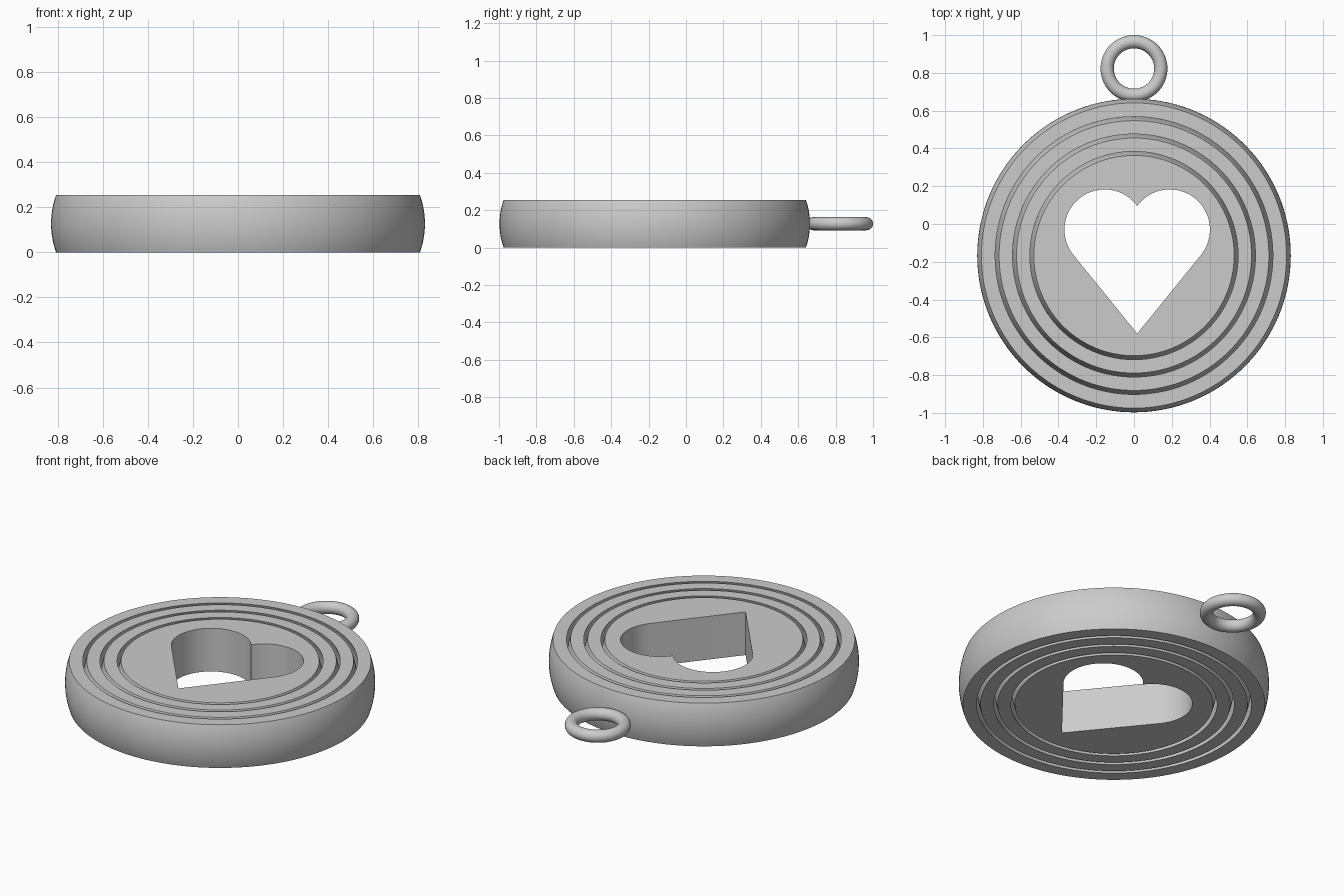
import bpy, bmesh, math

if "Cube" in bpy.data.objects:
    bpy.data.objects.remove(bpy.data.objects["Cube"])

CY, H, BULGE, SEG, ROWS = -0.167, 0.255, 0.022, 144, 16

grey = bpy.data.materials.new("plain_grey")
grey.diffuse_color = (0.6, 0.6, 0.6, 1)
grey.use_nodes = True
grey.node_tree.nodes["Principled BSDF"].inputs["Base Color"].default_value = grey.diffuse_color


def finish(name, bm):
    """Turn a bmesh into a named object with the shared material."""
    bmesh.ops.recalc_face_normals(bm, faces=bm.faces[:])
    me = bpy.data.meshes.new(name)
    bm.to_mesh(me)
    bm.free()
    me.materials.append(grey)
    ob = bpy.data.objects.new(name, me)
    bpy.context.collection.objects.link(ob)
    return ob


def smooth(ob):
    bpy.ops.object.select_all(action='DESELECT')
    ob.select_set(True)
    bpy.context.view_layer.objects.active = ob
    bpy.ops.object.shade_smooth_by_angle(angle=math.radians(30))


def barrel(r):
    """Bulging wall profile, bottom to top, with radius r at both rims."""
    rad = ((H / 2) ** 2 + BULGE ** 2) / (2 * BULGE)
    a = math.asin(H / 2 / rad)
    angles = [-a + 2 * a * i / ROWS for i in range(ROWS + 1)]
    return [(r + BULGE - rad + rad * math.cos(t), H / 2 + rad * math.sin(t)) for t in angles]


def revolve(name, profile, closed):
    """Spin a profile round the disc axis; an open one gets flat caps."""
    bm = bmesh.new()
    loops = [[bm.verts.new((r * math.cos(2 * math.pi * k / SEG),
                            CY + r * math.sin(2 * math.pi * k / SEG), z))
              for k in range(SEG)] for r, z in profile]
    pairs = list(zip(loops, loops[1:]))
    if closed:
        pairs.append((loops[-1], loops[0]))
    else:
        bm.faces.new(loops[0])
        bm.faces.new(loops[-1])
    for a, b in pairs:
        for k in range(SEG):
            j = (k + 1) % SEG
            bm.faces.new((a[k], a[j], b[j], b[k]))
    return finish(name, bm)


# Nested rings, each with parallel bulging walls
for name, inner, outer in (("outer_ring", 0.735, 0.808),
                           ("middle_ring", 0.643, 0.714),
                           ("inner_ring", 0.551, 0.622)):
    smooth(revolve(name, barrel(inner) + barrel(outer)[::-1], True))

# Centre disc
core = revolve("centre_disc", barrel(0.53), False)

# Heart cutter: two round lobes with tangent lines to the tip
HX, LX, LY, LR, TIP = 0.017, 0.172, -0.03, 0.213, -0.58
notch = math.acos(-LX / LR)
to_tip = math.atan2(TIP - LY, -LX)
end = to_tip + math.acos(LR / math.hypot(LX, TIP - LY))
N = 40
lobe = [(LX + LR * math.cos(t), LY + LR * math.sin(t))
        for t in (notch + (end - notch) * i / N for i in range(N + 1))]
outline = lobe + [(0, TIP)] + [(-x, y) for x, y in lobe[:0:-1]]
bm = bmesh.new()
face = bm.faces.new([bm.verts.new((HX + x, y, -0.1)) for x, y in outline])
ext = bmesh.ops.extrude_face_region(bm, geom=[face])
bmesh.ops.translate(bm, vec=(0, 0, H + 0.2),
                    verts=[v for v in ext["geom"] if isinstance(v, bmesh.types.BMVert)])
cutter = finish("heart_cutter", bm)
cutter.hide_render = True

# Cut the heart through the centre disc
mod = core.modifiers.new("heart_hole", 'BOOLEAN')
mod.operation, mod.solver, mod.object = 'DIFFERENCE', 'EXACT', cutter
bpy.context.view_layer.objects.active = core
bpy.ops.object.modifier_apply(modifier=mod.name)
bpy.data.objects.remove(cutter)
smooth(core)

# Hanging loop
bpy.ops.mesh.primitive_torus_add(location=(0, 0.823, H / 2), major_radius=0.142,
                                 minor_radius=0.035, major_segments=72, minor_segments=28)
loop = bpy.context.object
loop.name = "hanging_loop"
loop.data.materials.append(grey)
smooth(loop)
